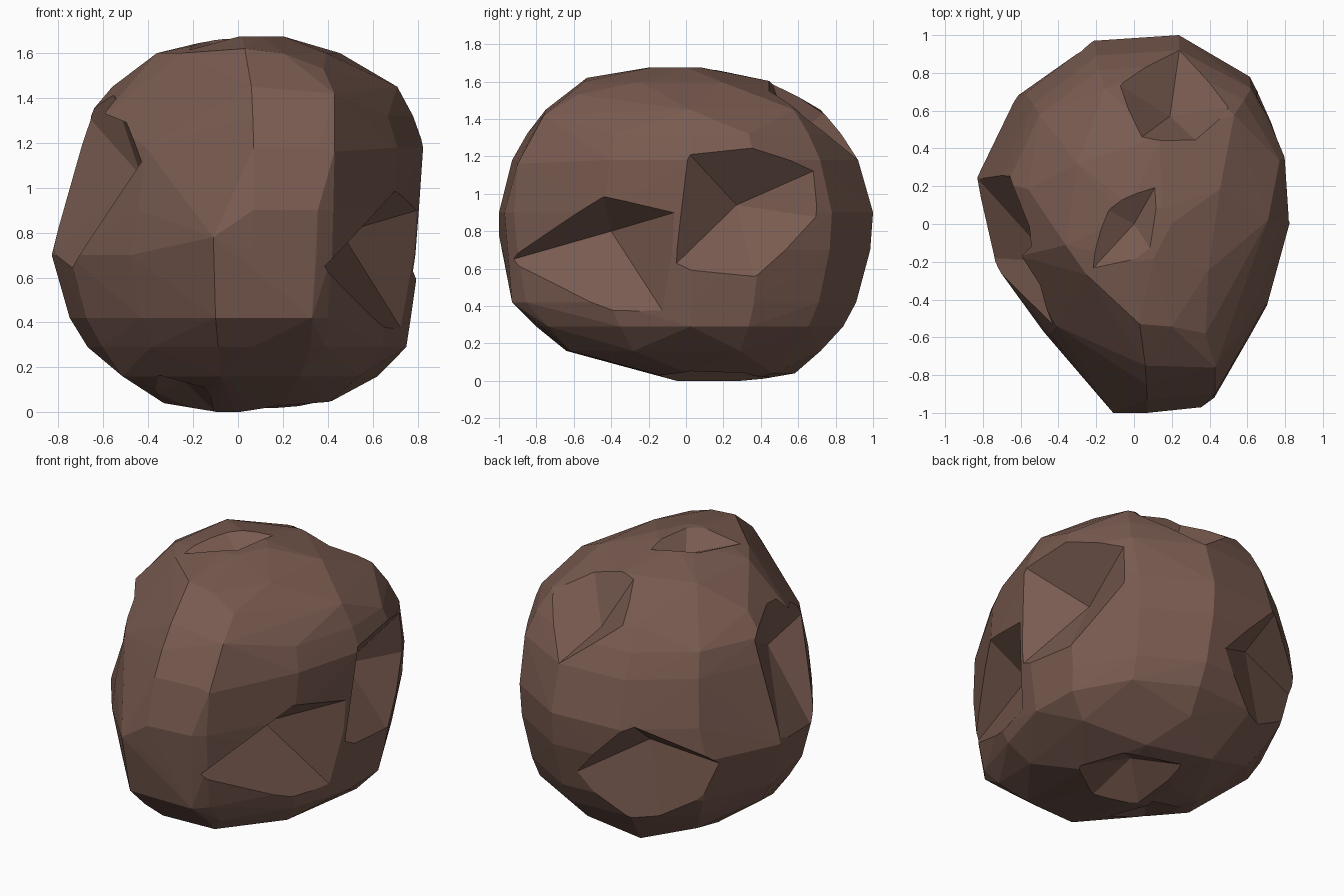
import bpy, bmesh
from mathutils import Vector

CENTRE = Vector((0, 0, 0.84))


def hull_object(name, points):
    """Flat-faced convex solid around a handful of points."""
    bm = bmesh.new()
    verts = [bm.verts.new(p) for p in points]
    res = bmesh.ops.convex_hull(bm, input=verts)
    loose = {v for v in res["geom_interior"] + res["geom_unused"]
             if isinstance(v, bmesh.types.BMVert)}
    bmesh.ops.delete(bm, geom=list(loose), context='VERTS')
    bmesh.ops.recalc_face_normals(bm, faces=bm.faces)
    me = bpy.data.meshes.new(name)
    bm.to_mesh(me)
    bm.free()
    ob = bpy.data.objects.new(name, me)
    bpy.context.collection.objects.link(ob)
    return ob


# Rock body: one plan outline, stretched to the reach of each level
plan = [(0.24, 1.0), (0.62, 0.78), (0.82, 0.40), (0.83, 0.03), (0.71, -0.44),
        (0.43, -0.92), (0.36, -0.97), (0.07, -1.0), (-0.11, -1.0), (-0.48, -0.58),
        (-0.75, -0.20), (-0.83, 0.25), (-0.62, 0.69), (-0.23, 0.97)]
# z, left, right, front, back
levels = [(0.00, 0.10, 0.22, 0.05, 0.35), (0.04, 0.33, 0.40, 0.15, 0.60),
          (0.16, 0.57, 0.63, 0.64, 0.72), (0.29, 0.67, 0.75, 0.80, 0.84),
          (0.42, 0.75, 0.77, 0.93, 0.91), (0.70, 0.83, 0.81, 0.98, 0.985),
          (0.90, 0.77, 0.82, 1.00, 1.00), (1.18, 0.71, 0.83, 0.93, 0.92),
          (1.32, 0.67, 0.78, 0.85, 0.84), (1.45, 0.56, 0.71, 0.75, 0.74),
          (1.60, 0.40, 0.46, 0.56, 0.46), (1.675, 0.05, 0.20, 0.20, 0.10)]
points = []
for i, (z, left, right, front, back) in enumerate(levels):
    step = 2 if i < 3 or i > 8 else 1
    for x, y in plan[i % 2 if step == 2 else 0::step]:
        # the upper front left is chopped flatter
        if y < -0.5 and (z > 0.8 and -0.2 < x < 0 or z > 1.25 and x < -0.2):
            continue
        points.append((x / 0.83 * (right if x > 0 else left),
                       y * (back if y > 0 else front), z))
# front ridge corners
points += [(0.43, -0.90, 1.16), (0.43, -0.76, 1.42), (0.33, -0.93, 0.42),
           (-0.10, -0.93, 0.42), (-0.11, -1.0, 0.78), (0.04, -0.74, 1.42),
           (0.03, -0.53, 1.62), (0.38, -0.58, 1.53), (-0.25, -0.27, 1.60)]
rock = hull_object("rock", points)

mat = bpy.data.materials.new("brown_stone")
mat.diffuse_color = (0.19, 0.104, 0.08, 1)
rock.data.materials.append(mat)


# Dents: faceted pits, each cut by a cone from the pit through its rim
def dent(name, pit, rim):
    pit = Vector(pit)
    rim = [Vector(r) for r in rim]
    mid = sum(rim, Vector()) / len(rim)
    out = (mid - CENTRE).normalized()
    pts = [pit] + [pit + (r - pit) * 1.2 for r in rim] + [mid + out * 0.35]
    cutter = hull_object(name, pts)
    cutter.data.materials.append(mat)
    cutter.hide_render = True
    cutter.hide_set(True)
    mod = rock.modifiers.new(name, 'BOOLEAN')
    mod.operation = 'DIFFERENCE'
    mod.solver = 'EXACT'
    mod.object = cutter


dent("right_dent", (0.56, 0.27, 0.94),
     [(0.82, 0.02, 1.21), (0.67, 0.79, 1.17), (0.68, 0.80, 0.86),
      (0.78, 0.36, 0.56), (0.80, -0.08, 0.60)])
dent("front_right_dent", (0.46, -0.40, 0.80),
     [(0.38, -0.96, 0.64), (0.68, -0.44, 0.97), (0.80, -0.06, 0.90),
      (0.76, -0.09, 0.32)])
dent("left_dent", (-0.43, -0.20, 1.05),
     [(-0.67, 0.28, 1.32), (-0.55, -0.02, 1.40), (-0.43, -0.55, 1.12),
      (-0.74, -0.18, 0.64), (-0.81, 0.22, 0.74)])
dent("back_left_dent", (-0.24, 0.70, 0.75),
     [(0.14, 0.96, 0.52), (-0.28, 0.92, 0.92), (-0.68, 0.59, 0.66),
      (-0.33, 0.72, 0.24)])
dent("top_back_dent", (0.19, 0.57, 1.29),
     [(0.04, 0.46, 1.59), (0.34, 0.43, 1.58), (0.50, 0.62, 1.42),
      (0.24, 0.92, 1.18), (-0.07, 0.73, 1.43)])
dent("top_dent", (0.0, 0.0, 1.58),
     [(-0.15, 0.08, 1.66), (0.12, 0.21, 1.66), (0.08, -0.12, 1.67),
      (-0.25, -0.27, 1.62)])
dent("bottom_dent", (0.15, 0.15, 0.15),
     [(0.43, 0.02, 0.05), (0.36, 0.33, 0.03), (0.03, 0.45, 0.02),
      (-0.03, 0.0, 0.01), (0.18, -0.12, 0.04)])
dent("bottom_front_dent", (-0.24, -0.18, 0.14),
     [(-0.42, -0.42, 0.18), (-0.15, -0.36, 0.11), (-0.12, 0.02, 0.02),
      (-0.38, 0.02, 0.07)])
